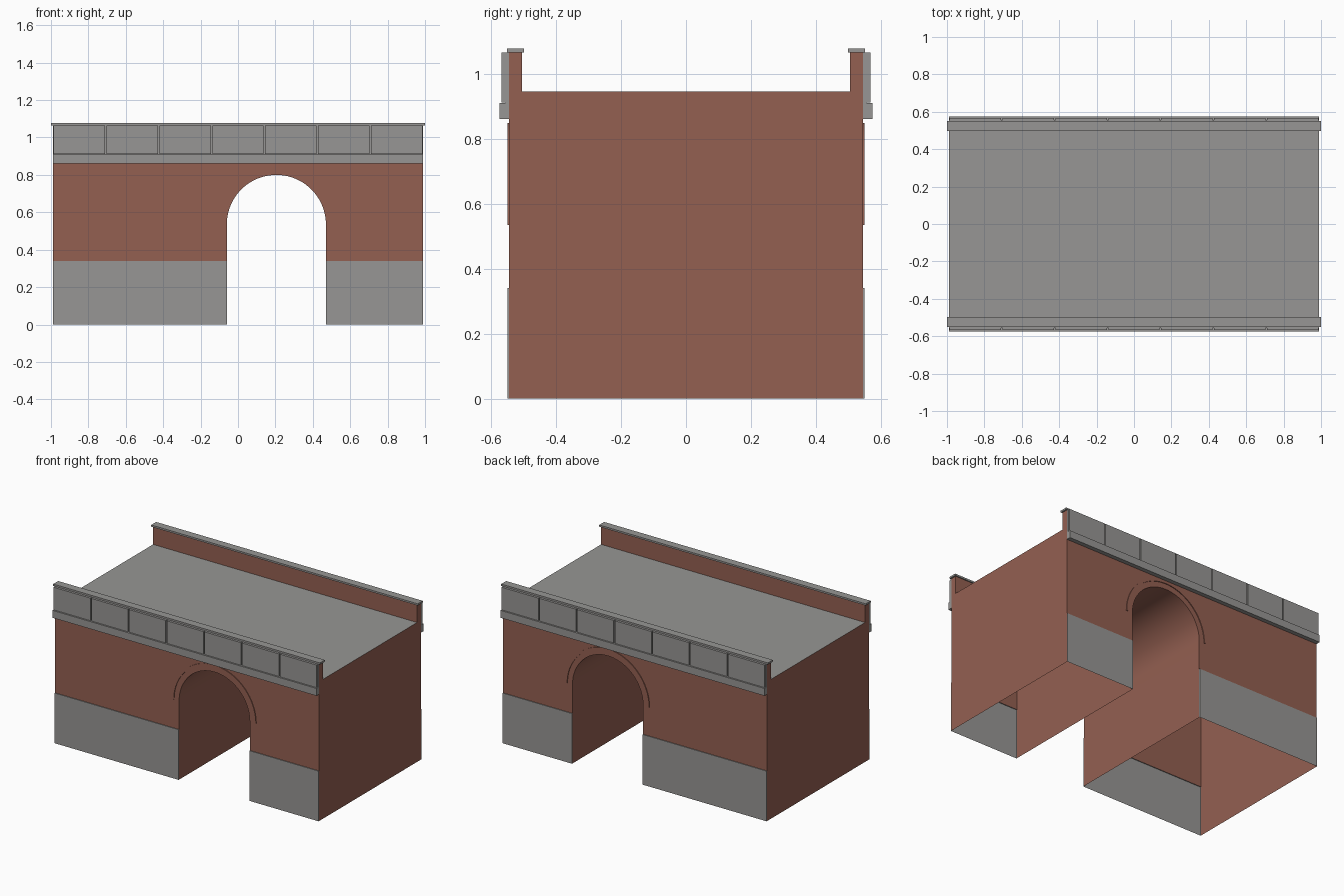
import bpy, bmesh, math
from mathutils import Vector

if "Cube" in bpy.data.objects:
    bpy.data.objects.remove(bpy.data.objects["Cube"])


def material(name, rgb):
    m = bpy.data.materials.new(name)
    m.diffuse_color = (*rgb, 1)
    m.use_nodes = True
    m.node_tree.nodes["Principled BSDF"].inputs["Base Color"].default_value = m.diffuse_color
    return m


BRICK = material("red_brick", (0.295, 0.116, 0.083))
STONE = material("grey_stone", (0.31, 0.306, 0.297))

L, W = 0.99, 0.545                     # half length and half width of the body
CX, R, SPRING = 0.205, 0.265, 0.535    # arch centre, radius and springing height
PLINTH, DECK, TOP = 0.34, 0.945, 1.065
SEG = 40


def finish(bm, name, mats, smooth=False):
    me = bpy.data.meshes.new(name)
    bm.to_mesh(me)
    bm.free()
    for m in mats:
        me.materials.append(m)
    ob = bpy.data.objects.new(name, me)
    bpy.context.collection.objects.link(ob)
    if smooth:
        bpy.ops.object.select_all(action='DESELECT')
        ob.select_set(True)
        bpy.context.view_layer.objects.active = ob
        bpy.ops.object.shade_smooth_by_angle(angle=math.radians(30))
    return ob


def add_box(bm, lo, hi):
    lo, hi = Vector(lo), Vector(hi)
    vs = bmesh.ops.create_cube(bm, size=1)["verts"]
    for v in vs:
        v.co = (lo + hi) / 2 + Vector(a * b for a, b in zip(v.co, hi - lo))


def add_face(bm, pts, mat=0):
    f = bm.faces.new([bm.verts.new(p) for p in pts])
    f.material_index = mat
    return f


def side_box(bm, s, x0, x1, y0, y1, z0, z1):
    """Box on the front (s=-1) or back (s=1) side, y measured outwards."""
    add_box(bm, (x0, min(s * y0, s * y1), z0), (x1, max(s * y0, s * y1), z1))


def arc(r):
    return [(CX - r * math.cos(math.pi * i / SEG), SPRING + r * math.sin(math.pi * i / SEG))
            for i in range(SEG + 1)]


# Body shell, open underneath: facades, tunnel, end walls, deck, parapet backs
bm = bmesh.new()
opening = [(CX - R, PLINTH)] + arc(R) + [(CX + R, PLINTH)]
facade = [(-L, PLINTH)] + opening + [(L, PLINTH), (L, TOP), (-L, TOP)]
for s in (-1, 1):
    add_face(bm, [(x, s * W, z) for x, z in facade])
    add_face(bm, [(x, s * 0.505, z) for x, z in
                  ((-L, DECK), (L, DECK), (L, TOP), (-L, TOP))])
    add_face(bm, [(x, s * y, TOP) for x, y in
                  ((-L, 0.505), (L, 0.505), (L, W), (-L, W))])
    add_face(bm, [(s * L, y, z) for y, z in
                  ((-W, 0), (-W, PLINTH), (-W, TOP), (-0.505, TOP), (-0.505, DECK),
                   (0.505, DECK), (0.505, TOP), (W, TOP), (W, PLINTH), (W, 0))])
add_face(bm, [(-L, -0.505, DECK), (L, -0.505, DECK), (L, 0.505, DECK), (-L, 0.505, DECK)], 1)
tunnel = [(CX - R, 0)] + opening + [(CX + R, 0)]
for (xa, za), (xb, zb) in zip(tunnel, tunnel[1:]):
    add_face(bm, [(xa, -W, za), (xb, -W, zb), (xb, W, zb), (xa, W, za)])
bmesh.ops.remove_doubles(bm, verts=bm.verts, dist=1e-5)
bmesh.ops.recalc_face_normals(bm, faces=bm.faces)
finish(bm, "bridge_body", [BRICK, STONE], smooth=True)

# Stone plinth facings, open at the back and underneath
bm = bmesh.new()
for s in (-1, 1):
    for x0, x1 in ((-L, CX - R), (CX + R, L)):
        side_box(bm, s, x0, x1, W, 0.55, 0, PLINTH)
bm.normal_update()
hidden = [f for f in bm.faces if f.normal.z < -0.5
          or f.normal.y * f.calc_center_median().y < -0.1]
bmesh.ops.delete(bm, geom=hidden, context='FACES')
finish(bm, "plinth_facing", [STONE])

# Raised brick moulding around each arch
bm = bmesh.new()
for s in (-1, 1):
    rings = [[bm.verts.new((x, s * y, z)) for x, z in arc(r)]
             for r, y in ((0.302, W), (0.302, 0.55), (0.314, 0.55), (0.314, W))]
    for a, b in zip(rings, rings[1:] + rings[:1]):
        for i in range(SEG):
            bm.faces.new((a[i], a[i + 1], b[i + 1], b[i]))
    for i in (0, SEG):
        bm.faces.new([r[i] for r in rings])
bmesh.ops.recalc_face_normals(bm, faces=bm.faces)
finish(bm, "arch_moulding", [BRICK], smooth=True)

# String course, parapet panels with backing, and coping
course, panels, coping = bmesh.new(), bmesh.new(), bmesh.new()
pitch = 2 * L / 7
for s in (-1, 1):
    side_box(course, s, -L, L, W, 0.574, 0.86, 0.91)
    side_box(panels, s, -L, L, W, 0.555, 0.91, TOP)
    for i in range(7):
        x = -L + i * pitch
        side_box(panels, s, x + 0.004, x + pitch - 0.004, 0.55, 0.567, 0.912, TOP)
    side_box(coping, s, -1, 1, 0.498, 0.551, TOP, 1.077)
finish(course, "string_course", [STONE])
finish(panels, "parapet_panels", [STONE])
finish(coping, "parapet_coping", [STONE])
